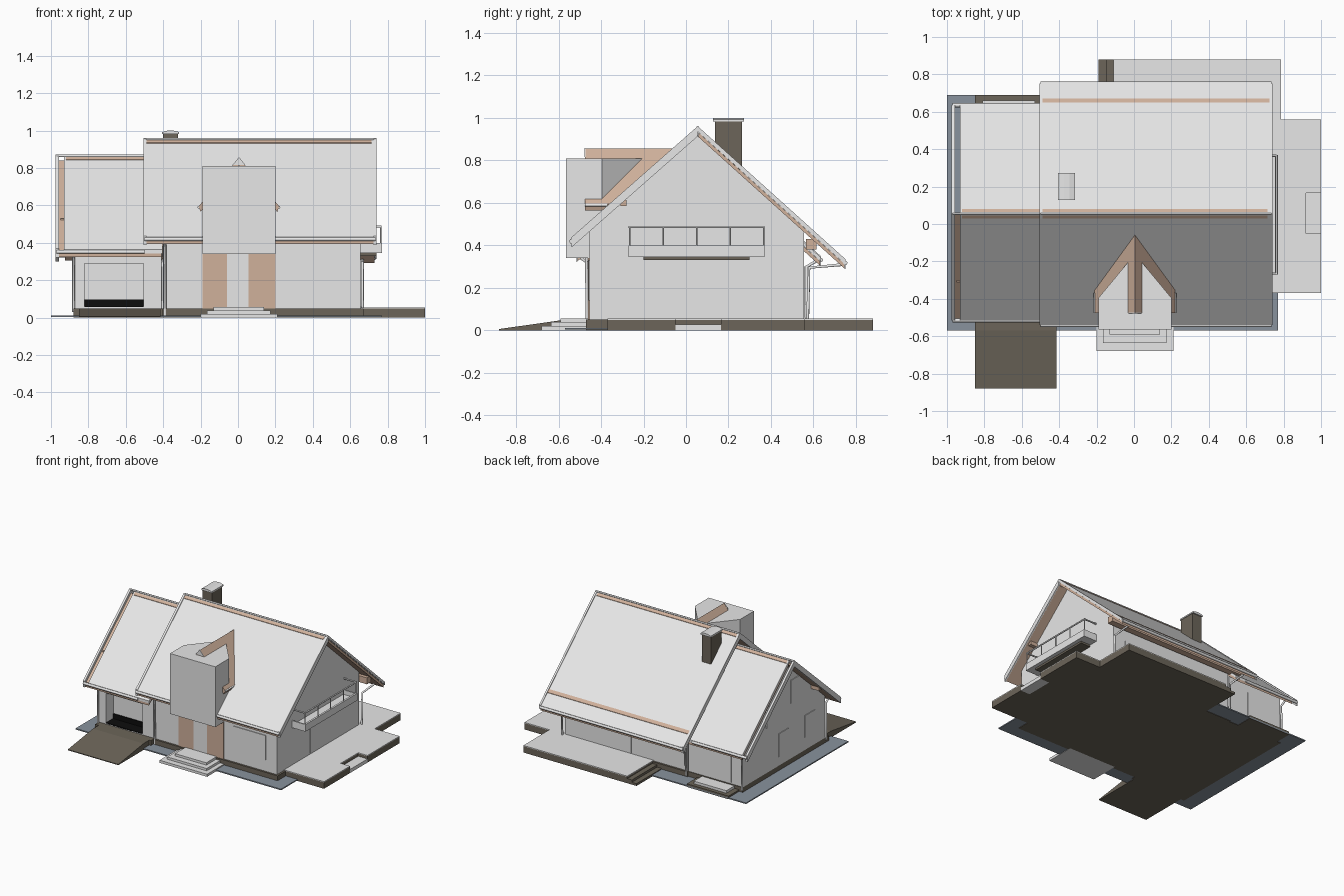
import bpy, bmesh
from mathutils import Vector

if "Cube" in bpy.data.objects:
    bpy.data.objects.remove(bpy.data.objects["Cube"])


def material(name, r, g, b):
    m = bpy.data.materials.new(name)
    m.diffuse_color = (r, g, b, 1)
    m.use_nodes = True
    m.node_tree.nodes["Principled BSDF"].inputs["Base Color"].default_value = m.diffuse_color
    return m


LIGHT = material("light_grey", 0.8, 0.8, 0.8)
TAN = material("tan_wood", 0.63, 0.44, 0.33)
BROWN = material("dark_brown_stone", 0.15, 0.13, 0.10)
BLUE = material("blue_grey_paving", 0.25, 0.29, 0.34)
BLACK = material("black", 0.004, 0.004, 0.004)


def prism(name, pts, axis, a, b, mat):
    """Extrude a 2D outline along x (yz points), y (xz points) or z (xy points)."""
    def place(p, t):
        return {"x": (t, *p), "y": (p[0], t, p[1]), "z": (*p, t)}[axis]
    bm = bmesh.new()
    lo = [bm.verts.new(place(p, a)) for p in pts]
    hi = [bm.verts.new(place(p, b)) for p in pts]
    bm.faces.new(lo)
    bm.faces.new(hi)
    for i in range(len(pts)):
        j = (i + 1) % len(pts)
        bm.faces.new((lo[i], lo[j], hi[j], hi[i]))
    bmesh.ops.recalc_face_normals(bm, faces=bm.faces)
    me = bpy.data.meshes.new(name)
    bm.to_mesh(me)
    bm.free()
    me.materials.append(mat)
    ob = bpy.data.objects.new(name, me)
    bpy.context.collection.objects.link(ob)
    return ob


def box(name, x0, x1, y0, y1, z0, z1, mat):
    return prism(name, [(x0, y0), (x1, y0), (x1, y1), (x0, y1)], "z", z0, z1, mat)


def pipe(name, pts, r, mat=LIGHT):
    cu = bpy.data.curves.new(name, "CURVE")
    cu.dimensions = "3D"
    cu.bevel_depth = r
    cu.bevel_resolution = 1
    cu.use_fill_caps = True
    sp = cu.splines.new("POLY")
    sp.points.add(len(pts) - 1)
    for p, co in zip(sp.points, pts):
        p.co = (*co, 1)
    cu.materials.append(mat)
    ob = bpy.data.objects.new(name, cu)
    bpy.context.collection.objects.link(ob)


YR = 0.055   # ridge line


def slab(name, x0, x1, y0, y1, ridge, t0, t1, mat):
    """Sloping layer between y0 and y1, t0..t1 below the roof surface."""
    def h(y):
        return ridge - abs(y - YR) * (0.88 if y < YR else 0.90)
    prism(name, [(y0, h(y0) - t0), (y1, h(y1) - t0), (y1, h(y1) - t1), (y0, h(y0) - t1)],
          "x", x0, x1, mat)


# paving, plinth, terrace
box("paving", -1.0, 0.77, -0.57, 0.69, 0.003, 0.012, BLUE)
box("plinth_main", -0.41, 0.67, -0.47, 0.57, 0, 0.05, BROWN)
box("plinth_wing", -0.88, -0.40, -0.50, 0.56, 0, 0.05, BROWN)
terrace = [(-0.11, 0.5), (0.6, 0.5), (0.6, -0.37), (1.0, -0.37), (1.0, -0.05), (0.92, -0.05),
           (0.92, 0.165), (1.0, 0.165), (1.0, 0.56), (0.785, 0.56), (0.785, 0.88), (-0.11, 0.88)]
prism("terrace_base", terrace, "z", 0, 0.049, BROWN)
prism("terrace_top", terrace, "z", 0.049, 0.055, LIGHT)
box("terrace_step", 0.92, 1.0, -0.05, 0.165, 0, 0.028, LIGHT)
for i in range(2):
    box("terrace_side_step", -0.19 + 0.04 * i, -0.11, 0.55, 0.88, 0, 0.018 * (i + 1), BROWN)
box("back_step_base", -0.85, -0.49, 0.55, 0.69, 0, 0.025, BROWN)
box("back_step", -0.81, -0.53, 0.55, 0.66, 0.025, 0.045, LIGHT)
prism("garage_ramp", [(-0.88, 0), (-0.49, 0), (-0.49, 0.05), (-0.57, 0.05), (-0.88, 0.006)],
      "x", -0.85, -0.415, BROWN)
for i in range(3):
    box("entry_step", -0.20 + 0.035 * i, 0.21 - 0.035 * i, -0.68 + 0.045 * i, -0.45,
        0, 0.02 + 0.018 * i, LIGHT)

# house walls
def walls(name, x0, x1, ridge):
    t = 0.038
    return prism(name, [(-0.455, 0.05), (0.555, 0.05), (0.555, ridge - 0.45 - t), (YR, ridge - t),
                        (-0.455, ridge - 0.449 - t)], "x", x0, x1, LIGHT)

walls("main_walls", -0.40, 0.655, 0.955)
wing = walls("wing_walls", -0.88, -0.41, 0.865)

# garage opening cut into the wing
cutter = box("garage_cutter", -0.82, -0.505, -0.6, -0.36, 0.056, 0.29, LIGHT)
mod = wing.modifiers.new("opening", "BOOLEAN")
mod.operation = "DIFFERENCE"
mod.object = cutter
bpy.context.view_layer.objects.active = wing
bpy.ops.object.modifier_apply(modifier=mod.name)
bpy.data.objects.remove(cutter)
box("garage_floor", -0.82, -0.505, -0.455, -0.36, 0.052, 0.06, BLACK)
box("garage_door_base", -0.82, -0.505, -0.368, -0.36, 0.056, 0.097, BLACK)

# roofs: light covering over tan boarding
for tag, x0, x1, ridge, yf, yb in (("main", -0.50, 0.735, 0.955, -0.54, 0.75),
                                   ("wing", -0.97, -0.405, 0.865, -0.515, 0.635)):
    xc = x0 if tag == "main" else -0.93
    for side, ya, yb2 in (("front", yf, YR), ("back", YR, yb)):
        slab(f"{tag}_roof_{side}", xc, x1, ya, yb2, ridge, 0, 0.02, LIGHT)
        xt = xc if side == "back" else x0
        slab(f"{tag}_boarding_{side}", xt + 0.004, x1 - 0.004, ya + 0.004, yb2 - 0.004,
             ridge, 0.021, 0.042, TAN)
        slab(f"{tag}_rake_left_{side}", x0 - 0.005, x0 + 0.012, ya, yb2, ridge, -0.006,
             0.042, LIGHT)
    # ridge trim and eave gutters
    slab(f"{tag}_ridge_trim_front", xc + 0.01, x1 - 0.02, YR - 0.026, YR - 0.01, ridge, -0.003, 0.002, TAN)
    slab(f"{tag}_ridge_trim_back", xc + 0.01, x1 - 0.02, YR + 0.008, YR + 0.024, ridge, -0.003, 0.002, TAN)
    pipe(f"{tag}_ridge_cap", [(x0, YR, ridge), (x1, YR, ridge)], 0.007)
    xe = x1 if tag == "main" else -0.5
    zf, zb = ridge - (YR - yf) * 0.88, ridge - (yb - YR) * 0.9
    pipe(f"{tag}_gutter_front", [(x0, yf, zf - 0.012), (xe, yf, zf - 0.012)], 0.011)
    pipe(f"{tag}_gutter_back", [(x0, yb, zb - 0.012), (xe, yb, zb - 0.012)], 0.011)
slab("main_rake_right_front", 0.725, 0.74, -0.54, YR, 0.955, -0.006, 0.042, LIGHT)
slab("main_rake_right_back", 0.725, 0.74, YR, 0.75, 0.955, -0.006, 0.015, LIGHT)
slab("back_roof_band", -0.49, 0.73, 0.65, 0.67, 0.955, -0.003, 0.002, TAN)
for y, z, s in ((-0.295, 0.60, 0.014), (0.59, 0.405, 0.025)):
    box("purlin", -0.48, 0.715, y - s, y + s, z - s, z + s, TAN)
box("wing_purlin", -0.95, -0.87, -0.31, -0.28, 0.50, 0.53, TAN)

# dormer: box with pointed back, crossed by a small gabled roof
prism("dormer_block", [(-0.19, -0.565), (0.2, -0.565), (0.2, -0.395), (0.005, -0.16),
                       (-0.19, -0.395)], "z", 0.34, 0.81, LIGHT)
for s in (-1, 1):
    top = [(0.005, 0.855), (0.005 + s * 0.215, 0.595), (0.005 + s * 0.205, 0.565), (0.005, 0.815)]
    roof = prism("dormer_roof", top, "y", -0.475, -0.06, TAN)
    # slope the back end to follow the main roof
    for v in roof.data.vertices:
        if v.co.y > -0.1:
            v.co.y = YR - (0.955 - v.co.z) / 0.88 + 0.012
    pipe("dormer_gutter", [(0.005 + s * 0.215, -0.475, 0.59), (0.005 + s * 0.215, -0.37, 0.59)], 0.007)
prism("dormer_gable_tip", [(-0.03, 0.815), (0.04, 0.815), (0.005, 0.858)], "y", -0.479, -0.474, LIGHT)

# chimney
box("chimney", -0.40, -0.32, 0.137, 0.263, 0.6, 0.985, BROWN)
box("chimney_cap", -0.405, -0.315, 0.127, 0.273, 0.982, 0.992, LIGHT)
prism("chimney_cap_top", [(-0.405, 0.992), (-0.315, 0.992), (-0.345, 1.0), (-0.375, 1.0)],
      "y", 0.127, 0.273, LIGHT)

# balcony
box("balcony_slab", 0.65, 0.765, -0.27, 0.37, 0.345, 0.365, LIGHT)
box("balcony_parapet", 0.755, 0.77, -0.27, 0.37, 0.345, 0.40, LIGHT)
for y in (-0.27, 0.36):
    box("balcony_side", 0.65, 0.765, y, y + 0.01, 0.345, 0.40, LIGHT)
    pipe("balcony_side_rail", [(0.655, y + 0.005, 0.487), (0.763, y + 0.005, 0.487)], 0.006)
pipe("balcony_rail", [(0.763, -0.27, 0.487), (0.763, 0.37, 0.487)], 0.006)
for i in range(5):
    y = -0.265 + 0.1575 * i
    pipe("balcony_post", [(0.763, y, 0.39), (0.763, y, 0.487)], 0.004)
box("balcony_bracket", 0.65, 0.74, -0.2, 0.3, 0.33, 0.345, BROWN)

# entry panels and doors
for x0, x1, mat in ((-0.19, -0.06, TAN), (-0.06, 0.055, LIGHT), (0.055, 0.2, TAN)):
    box("entry_panel", x0, x1, -0.462, -0.454, 0.05, 0.345, mat)
box("side_door", 0.654, 0.66, -0.05, 0.155, 0.06, 0.31, LIGHT)
box("front_window", 0.28, 0.56, -0.46, -0.454, 0.14, 0.33, LIGHT)
for x0, x1, z0 in ((0.08, 0.55, 0.06), (-0.32, -0.14, 0.2), (-0.78, -0.58, 0.06)):
    box("back_window", x0, x1, 0.554, 0.56, z0, 0.3, LIGHT)
for y0, y1, z0, z1 in ((-0.15, -0.03, 0.48, 0.66), (0.15, 0.27, 0.4, 0.56), (0.0, 0.12, 0.12, 0.3),
                       (-0.33, -0.2, 0.15, 0.32)):
    box("wing_window", -0.885, -0.879, y0, y1, z0, z1, LIGHT)

# downpipes
pipe("downpipe_back_right", [(0.665, 0.745, 0.31), (0.665, 0.58, 0.295), (0.665, 0.572, 0.05)], 0.008)
pipe("downpipe_back_left", [(-0.40, 0.745, 0.31), (-0.40, 0.58, 0.295), (-0.40, 0.572, 0.02)], 0.008)
pipe("downpipe_front", [(-0.39, -0.535, 0.42), (-0.39, -0.47, 0.38), (-0.39, -0.465, 0.012)], 0.008)
pipe("downpipe_wing_front", [(-0.88, -0.51, 0.35), (-0.88, -0.465, 0.32), (-0.88, -0.465, 0.03)], 0.008)
pipe("downpipe_wing_back", [(-0.88, 0.63, 0.335), (-0.88, 0.568, 0.30), (-0.88, 0.568, 0.03)], 0.008)
